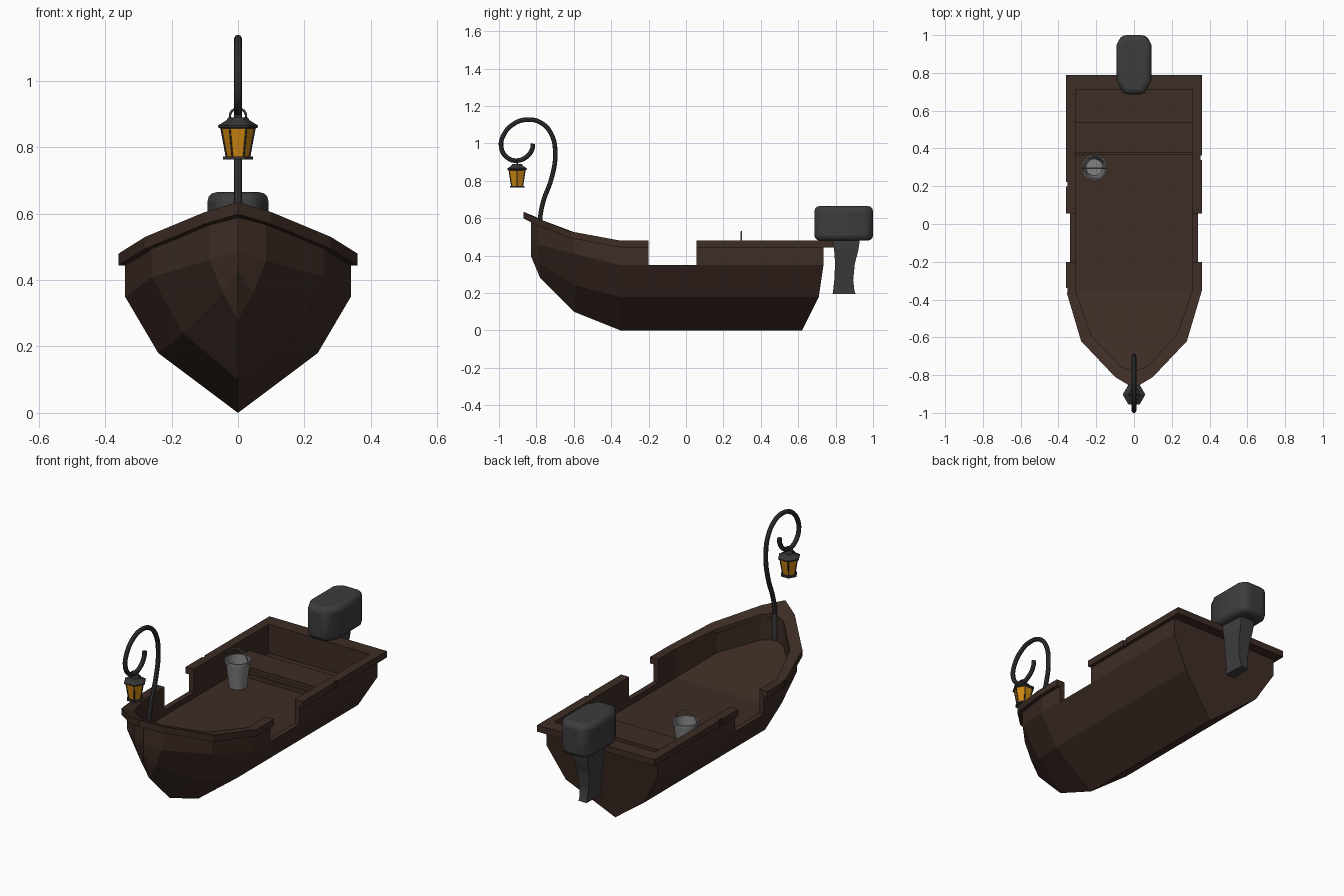
import bpy, bmesh, math
from mathutils import Vector

if "Cube" in bpy.data.objects:
    bpy.data.objects.remove(bpy.data.objects["Cube"])


def material(name, rgb):
    m = bpy.data.materials.new(name)
    m.diffuse_color = (*rgb, 1)
    m.use_nodes = True
    m.node_tree.nodes["Principled BSDF"].inputs["Base Color"].default_value = m.diffuse_color
    return m


WOOD = material("dark_wood", (0.047, 0.025, 0.018))
IRON = material("dark_iron", (0.036, 0.036, 0.037))
COWL = material("motor_grey", (0.046, 0.046, 0.047))
GLASS = material("amber_glass", (0.62, 0.25, 0.006))
STEEL = material("steel", (0.22, 0.22, 0.22))


def finish(name, bm, mat=None, weld=True):
    if weld:
        bmesh.ops.remove_doubles(bm, verts=bm.verts, dist=1e-5)
    bmesh.ops.recalc_face_normals(bm, faces=bm.faces)
    me = bpy.data.meshes.new(name)
    bm.to_mesh(me)
    bm.free()
    ob = bpy.data.objects.new(name, me)
    bpy.context.collection.objects.link(ob)
    if mat:
        me.materials.append(mat)
    return ob


def loft(name, rings, mat=None, caps=True, loop=False):
    """Skin a list of closed rings with equal point counts."""
    bm = bmesh.new()
    vs = [[bm.verts.new(p) for p in r] for r in rings]
    n = len(vs[0])
    for a, b in zip(vs, vs[1:] + (vs[:1] if loop else [])):
        for i in range(n):
            j = (i + 1) % n
            bm.faces.new((a[i], a[j], b[j], b[i]))
    if caps and not loop:
        bm.faces.new(vs[0])
        bm.faces.new(vs[-1])
    return finish(name, bm, mat)


def box(name, lo, hi, mat=None):
    rings = [[(lo[0], lo[1], z), (hi[0], lo[1], z), (hi[0], hi[1], z), (lo[0], hi[1], z)]
             for z in (lo[2], hi[2])]
    return loft(name, rings, mat)


def lathe(name, profile, center, sides, mat=None, caps=True):
    rings = [[(center[0] + r * math.cos(math.tau * k / sides),
               center[1] + r * math.sin(math.tau * k / sides), z) for k in range(sides)]
             for r, z in profile]
    return loft(name, rings, mat, caps)


def tube(name, pts, radius, mat=None, res=6, bevel=2):
    cu = bpy.data.curves.new(name, 'CURVE')
    cu.dimensions = '3D'
    cu.bevel_depth, cu.bevel_resolution = radius, bevel
    cu.resolution_u, cu.use_fill_caps = res, True
    sp = cu.splines.new('BEZIER')
    sp.bezier_points.add(len(pts) - 1)
    for bp, p in zip(sp.bezier_points, pts):
        bp.co = p
        bp.handle_left_type = bp.handle_right_type = 'AUTO'
    ob = bpy.data.objects.new(name, cu)
    bpy.context.collection.objects.link(ob)
    if mat:
        cu.materials.append(mat)
    bpy.ops.object.select_all(action='DESELECT')
    ob.select_set(True)
    bpy.context.view_layer.objects.active = ob
    bpy.ops.object.convert(target='MESH')
    return bpy.context.object


def smooth(ob, angle=40):
    bpy.ops.object.select_all(action='DESELECT')
    ob.select_set(True)
    bpy.context.view_layer.objects.active = ob
    bpy.ops.object.shade_smooth_by_angle(angle=math.radians(angle))


def cut(ob, cutter):
    m = ob.modifiers.new("cut", 'BOOLEAN')
    m.operation, m.solver, m.object = 'DIFFERENCE', 'EXACT', cutter
    cutter.hide_render = True
    cutter.hide_viewport = True


def flip(p):
    return (-p[0], p[1], p[2])


# Hull: half sections of keel, chine, sheer and top, stern to stem
stations = [
    [(0, .62, 0), (.24, .71, .18), (.34, .735, .35), (.34, .735, .455)],
    [(0, -.35, 0), (.24, -.35, .18), (.34, -.35, .35), (.34, -.35, .455)],
    [(0, -.60, .10), (.165, -.59, .24), (.26, -.60, .41), (.26, -.60, .50)],
    [(0, -.78, .28), (.045, -.785, .36), (.085, -.79, .46), (.085, -.79, .575)],
    [(0, -.83, .40), (0, -.83, .43), (0, -.83, .49), (0, -.83, .60)],
]
hull = loft("hull", [s + [flip(p) for p in s[:0:-1]] for s in stations], WOOD)

# Rail outlines, stern corner to stem
outer = [(.36, .79, .48), (.36, -.35, .48), (.28, -.62, .53), (.10, -.81, .605), (0, -.87, .635)]
inner = [(.31, .71, .48), (.31, -.35, .48), (.225, -.59, .522), (.07, -.755, .582), (0, -.78, .597)]
deck_z = [.32, .32, .39, .44, .45]


def both(pts):
    return pts + [flip(p) for p in pts[-2::-1]]


def down(p, d=.036):
    return (p[0], p[1], p[2] - d)


rail = loft("rail", [[o, i, down(i, .036 if i[2] < .49 else .022), down(o)]
                     for o, i in zip(both(outer), both(inner))], WOOD, loop=True)

# Hollow interior down to the rising deck, then the side openings and rail nicks
hollow = loft("interior_cutter", [[(-x, y, d), (x, y, d), (x, y, .75), (-x, y, .75)]
                                  for (x, y, z), d in zip(inner, deck_z)])
cut(hull, hollow)
gap = box("opening_cutter", (-.5, -.20, .35), (.5, .055, .7))
cut(hull, gap)
cut(rail, gap)
for n, (x, y) in enumerate([(.36, .35), (-.36, .21), (-.36, -.35)]):
    cut(rail, box(f"nick_cutter_{n}", (x - .008, y - .012, .40), (x + .008, y + .012, .6)))

# Bench
box("bench", (-.312, .375, .378), (.312, .54, .40), WOOD)
box("bench_support", (-.312, .368, .342), (.312, .382, .367), WOOD)

# Bucket with bail handle
bx, by = -.21, .30
bucket = lathe("bucket", [(.046, .32), (.062, .458), (.067, .458), (.067, .47), (.060, .47),
                          (.044, .328)], (bx, by), 18, STEEL)
smooth(bucket)
arc = [(bx + .064 * math.cos(math.pi * k / 8), by - .004, .463 + .065 * math.sin(math.pi * k / 8))
       for k in range(9)]
smooth(tube("bucket_handle", arc, .0035, STEEL, res=3, bevel=1))

# Outboard motor: rounded cowl and tapered leg
cowl = loft("motor_cowl", [[(w * sx, y, z) for sx, y in
                            ((-.6, .686), (.6, .686), (1, .76), (1, .95), (.72, 1.0), (-.72, 1.0),
                             (-1, .95), (-1, .76))]
                           for z, w in ((.48, .092), (.665, .092))], COWL)
bev = cowl.modifiers.new("round", 'BEVEL')
bev.width, bev.segments, bev.limit_method = .028, 3, 'ANGLE'
bev.angle_limit = math.radians(50)
smooth(cowl, 30)
leg = [(.49, .785, .93, .055), (.43, .792, .922, .053), (.36, .797, .903, .046),
       (.27, .793, .894, .036), (.215, .787, .90, .03), (.195, .784, .907, .03)]
loft("motor_leg", [[(-w, a, z), (w, a, z), (w * .8, b, z), (-w * .8, b, z)]
                   for z, a, b, w in leg], COWL)

# Curled lantern post
path = [(-.782, .46), (-.78, .60), (-.763, .69), (-.72, .81), (-.699, .94), (-.72, 1.05),
        (-.775, 1.11), (-.845, 1.127), (-.92, 1.105), (-.975, 1.045), (-.988, .98),
        (-.957, .925), (-.905, .908), (-.85, .93), (-.822, .97), (-.818, .998)]
smooth(tube("lantern_post", [(0, y, z) for y, z in path], .0122, IRON))
smooth(lathe("post_socket", [(.016, .45), (.016, .575), (.012, .595)], (0, -.78), 10, IRON))

# Hexagonal lantern
c = (0, -.903)
lathe("lantern_glass", [(.033, .772), (.050, .862)], c, 6, GLASS)
lathe("lantern_base", [(.045, .763), (.045, .773)], c, 6, IRON)
lathe("lantern_roof", [(.052, .856), (.060, .860), (.060, .866), (.034, .882), (.030, .890)],
      c, 6, IRON)
for k in range(6):
    a = math.tau * k / 6
    d = Vector((math.cos(a), math.sin(a), 0))
    o = Vector((c[0], c[1], 0))
    tube(f"lantern_bar_{k}", [o + d * .034 + Vector((0, 0, .77)),
                              o + d * .051 + Vector((0, 0, .862))], .003, IRON, res=1, bevel=0)
hoop = [(-.022, .884), (-.024, .898), (-.012, .914), (.012, .914), (.024, .898), (.022, .884)]
tube("lantern_hoop", [(x, c[1], z) for x, z in hoop], .004, IRON, res=3, bevel=1)
